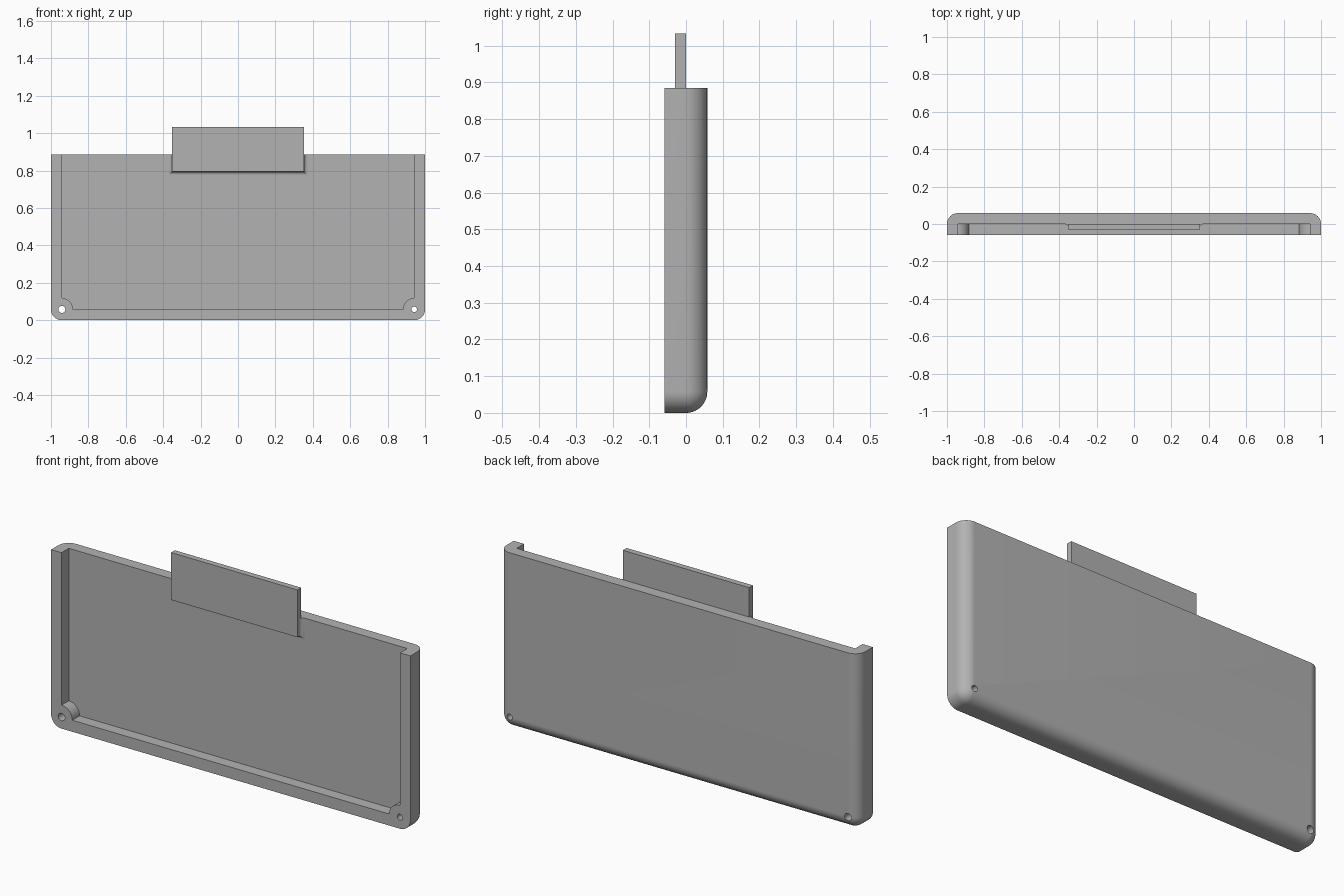
import bpy, bmesh
from math import sin, cos, pi, radians

cube = bpy.data.objects.get("Cube")
if cube:
    bpy.data.objects.remove(cube, do_unlink=True)

R = 0.058              # wall thickness, corner radius and half depth
CX = 1 - R             # corner centre in x
TOP = 0.885            # open top edge of the case
STEPS = 14

grey = bpy.data.materials.new("plain grey")
grey.use_nodes = True
grey.diffuse_color = (0.448, 0.448, 0.448, 1)
grey.node_tree.nodes["Principled BSDF"].inputs["Base Color"].default_value = grey.diffuse_color


def make(name, rings, caps=True, closed=True):
    """Skin a list of equal-length rings into a solid."""
    bm = bmesh.new()
    loops = [[bm.verts.new(p) for p in ring] for ring in rings]
    n = len(loops[0])
    for a, b in zip(loops, loops[1:]):
        for i in range(n):
            j = (i + 1) % n
            bm.faces.new((a[i], a[j], b[j], b[i]))
    bm.faces.new(loops[0])
    bm.faces.new(loops[-1])
    bmesh.ops.remove_doubles(bm, verts=bm.verts, dist=1e-5)
    bmesh.ops.recalc_face_normals(bm, faces=bm.faces)
    mesh = bpy.data.meshes.new(name)
    bm.to_mesh(mesh)
    bm.free()
    obj = bpy.data.objects.new(name, mesh)
    mesh.materials.append(grey)
    bpy.context.collection.objects.link(obj)
    return obj


def prism(name, outline, y0, y1):
    return make(name, [[(x, y, z) for x, z in outline] for y in (y0, y1)])


def activate(obj):
    bpy.ops.object.select_all(action='DESELECT')
    obj.select_set(True)
    bpy.context.view_layer.objects.active = obj


def cut(obj, cutter):
    cutter.hide_render = True
    mod = obj.modifiers.new("cut", 'BOOLEAN')
    mod.operation, mod.solver, mod.object = 'DIFFERENCE', 'EXACT', cutter
    activate(obj)
    bpy.ops.object.modifier_apply(modifier=mod.name)
    bpy.data.objects.remove(cutter, do_unlink=True)


def arc(cx, cz, r, a0, a1):
    steps = [a0 + (a1 - a0) * i / STEPS for i in range(STEPS + 1)]
    return [(cx + r * cos(a), cz + r * sin(a)) for a in steps]


# Case: outline with round bottom corners, shrinking over the rounded back edge
def case_ring(y, r):
    pts = [(CX + r, TOP), (-CX - r, TOP)]
    pts += arc(-CX, R, r, pi, 1.5 * pi) + arc(CX, R, r, 1.5 * pi, 2 * pi)
    return [(x, y, z) for x, z in pts]


rings = [case_ring(-R, R)]
for i in range(STEPS + 1):
    t = pi / 2 * i / STEPS
    rings.append(case_ring(R * sin(t), R * cos(t)))
case = make("case", rings)

# Pocket, open at the top, leaving a round screw boss in each bottom corner
BOSS = 0.06
pocket = [(CX, 1.0), (-CX, 1.0)]
pocket += arc(-CX, R, BOSS, pi / 2, 0) + arc(CX, R, BOSS, pi, pi / 2)
cut(case, prism("pocket_cutter", pocket, -0.2, 0.0))

# Screw holes through the bosses
for x, r in ((-CX, 0.019), (CX, 0.015)):
    cut(case, prism("hole_cutter", arc(x, R, r, 0, 2 * pi)[:-1], -0.2, 0.2))

# Tab standing above the open edge
W, LOW, HIGH, THICK = 0.352, 0.795, 1.033, 0.03
tab = prism("tab", [(-W, LOW), (W, LOW), (W, HIGH), (-W, HIGH)], -THICK, 0.0)

# Concave fillet joining the tab to the panel along its sides and bottom
F = 0.021
profile = [(0.0, 0.0)]
for i in range(9):
    t = pi / 2 * i / 8
    profile.append((F * (1 - cos(t)), -F * (1 - sin(t))))
path = [(-1, TOP, 0), (-1, LOW, 1), (1, LOW, 1), (1, TOP, 0)]
fillet = make("tab_fillet", [[(s * (W + d), y, z - d * drop) for d, y in profile]
                             for s, z, drop in path])

for obj in (case, tab, fillet):
    activate(obj)
    bpy.ops.object.shade_smooth_by_angle(angle=radians(30))
